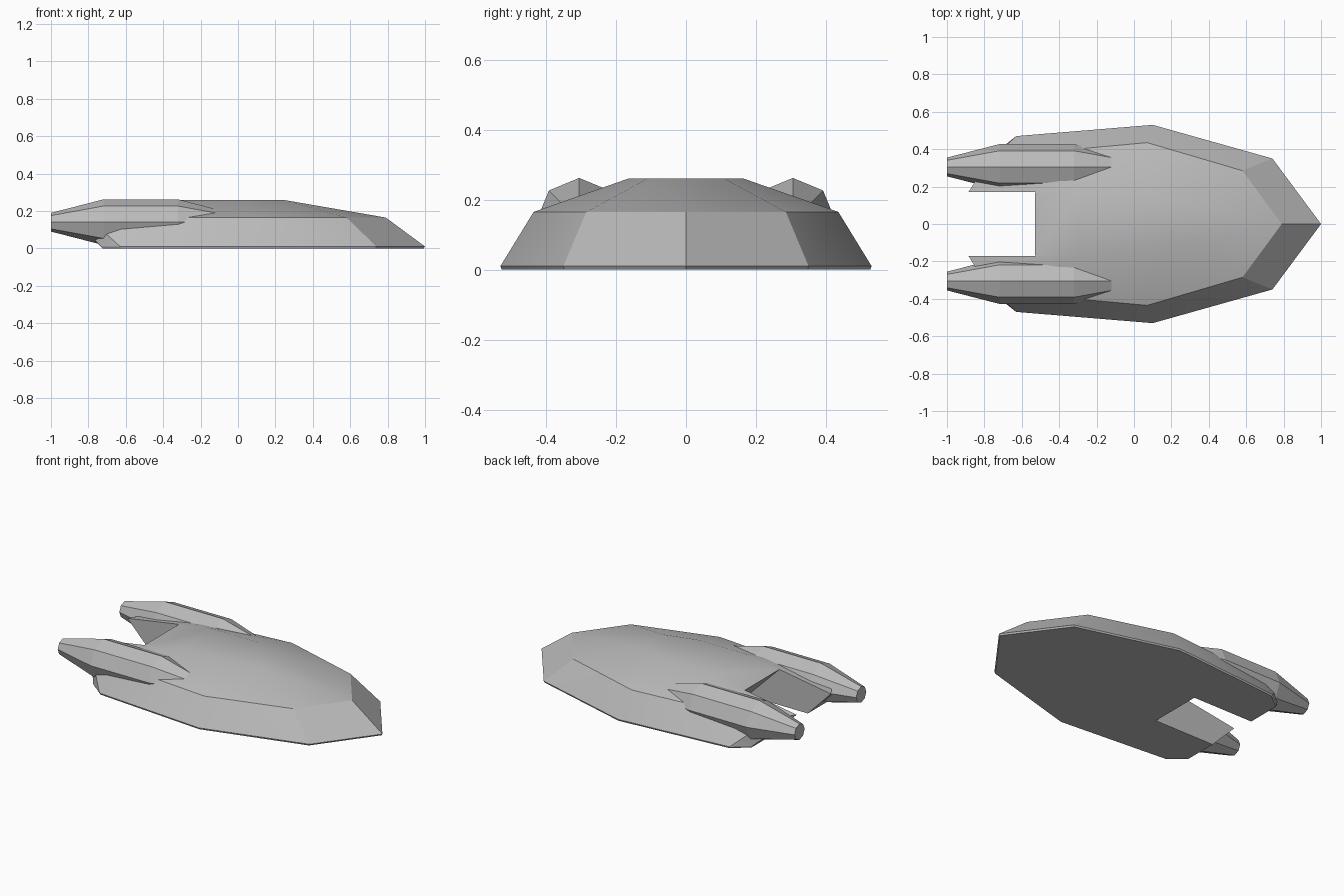
import bpy, bmesh, math

cube = bpy.data.objects.get("Cube")
if cube:
    bpy.data.objects.remove(cube, do_unlink=True)

grey = bpy.data.materials.new("hull grey")
grey.use_nodes = True
colour = (0.5, 0.5, 0.5, 1)
grey.diffuse_color = colour
grey.node_tree.nodes["Principled BSDF"].inputs["Base Color"].default_value = colour


def make_object(name, bm):
    bmesh.ops.recalc_face_normals(bm, faces=bm.faces)
    mesh = bpy.data.meshes.new(name)
    bm.to_mesh(mesh)
    bm.free()
    mesh.materials.append(grey)
    obj = bpy.data.objects.new(name, mesh)
    bpy.context.collection.objects.link(obj)
    return obj


def select_only(obj):
    bpy.ops.object.select_all(action='DESELECT')
    obj.select_set(True)
    bpy.context.view_layer.objects.active = obj


# Hull: half outlines per level, mirrored and wrapped in a convex skin
base = [(1, 0), (.74, .35), (.1, .53), (-.63, .47), (-.73, .39)]
shoulder = [(.79, 0), (.58, .285), (.07, .435), (-.62, .372), (-.8, .31), (-.885, .17)]
roof = [(.24, .11), (.03, .165), (-.3, .165)]
levels = [(0, base, .993), (.01, base, 1), (.165, shoulder, 1), (.26, roof, 1)]
bm = bmesh.new()
for z, outline, scale in levels:
    for x, y in outline:
        for side in ((1, -1) if y else (1,)):
            bm.verts.new((x * scale, y * scale * side, z))
bmesh.ops.convex_hull(bm, input=bm.verts)
bmesh.ops.dissolve_limit(bm, angle_limit=.02, verts=bm.verts, edges=bm.edges)
hull = make_object("hull", bm)

# Tail notch: slanted prism cut out between the two rear prongs
bm = bmesh.new()
profile = [(-.205, -.1), (-.605, .3), (-1.3, .3), (-1.3, -.1)]
rear = bm.faces.new([bm.verts.new((x, -.17, z)) for x, z in profile])
out = bmesh.ops.extrude_face_region(bm, geom=[rear])
bmesh.ops.translate(bm, vec=(0, .34, 0),
                    verts=[v for v in out["geom"] if isinstance(v, bmesh.types.BMVert)])
cutter = make_object("notch_cutter", bm)
cutter.hide_render = True
cut = hull.modifiers.new("notch", 'BOOLEAN')
cut.operation = 'DIFFERENCE'
cut.solver = 'EXACT'
cut.object = cutter
select_only(hull)
bpy.ops.object.modifier_apply(modifier=cut.name)
bpy.data.objects.remove(cutter, do_unlink=True)
select_only(hull)
bpy.ops.object.shade_smooth_by_angle(angle=math.radians(25))


# Engine pods: eight-sided spindles sunk into the hull
def engine_pod(name, y):
    bm = bmesh.new()
    rings = []
    for x, r in [(-1, .05), (-.72, .122), (-.32, .122), (-.04, .05)]:
        angles = [math.tau * i / 8 for i in range(8)]
        rings.append([bm.verts.new((x, y + r * math.cos(a), .14 + r * math.sin(a)))
                      for a in angles])
    for a, b in zip(rings, rings[1:]):
        for i in range(8):
            j = (i + 1) % 8
            bm.faces.new((a[i], a[j], b[j], b[i]))
    bm.faces.new(rings[0])
    bm.faces.new(rings[-1])
    return make_object(name, bm)


engine_pod("rear_engine_pod", .305)
engine_pod("front_engine_pod", -.305)
